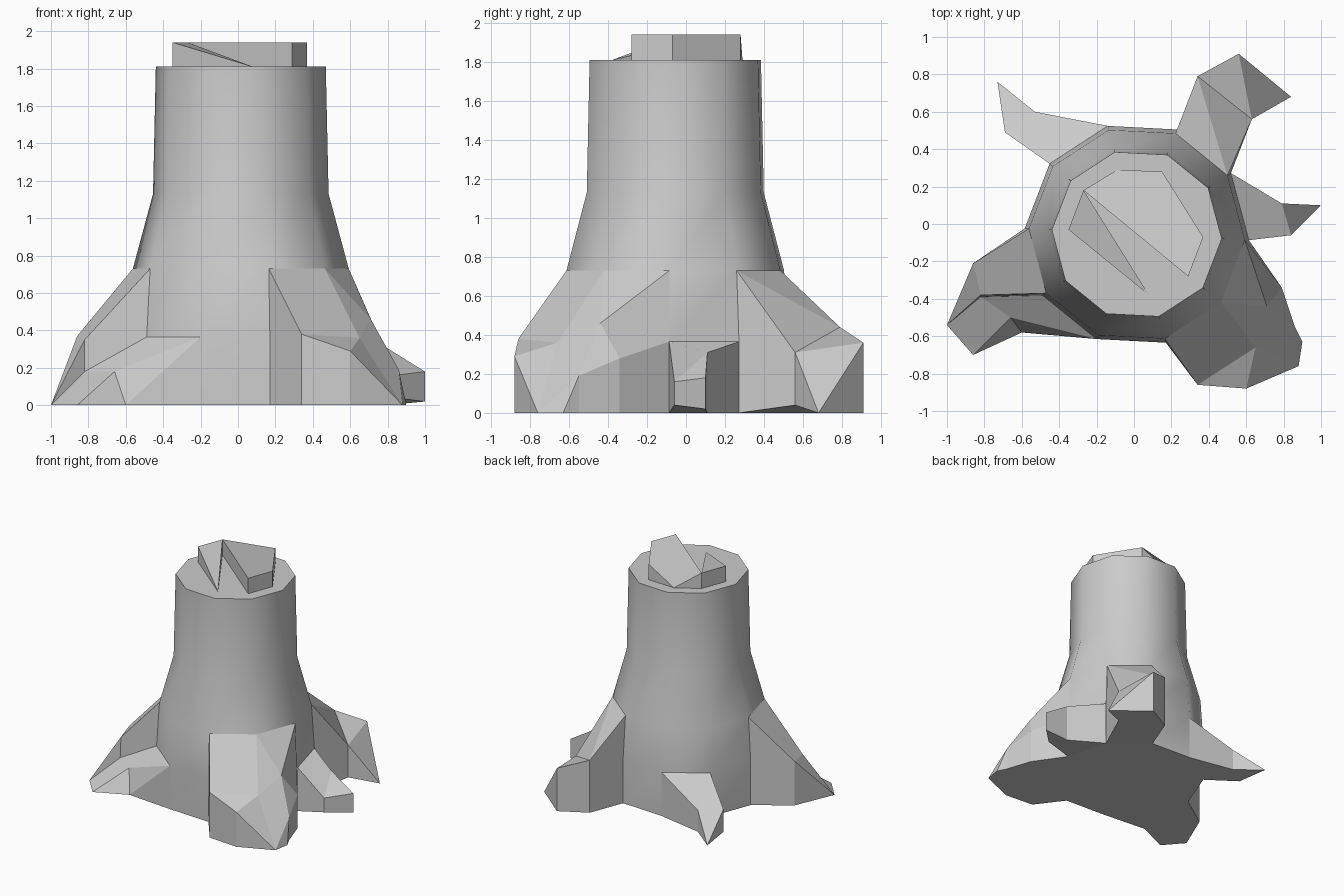
import bpy, bmesh
from math import radians, cos, sin
from mathutils import Vector

if "Cube" in bpy.data.objects:
    bpy.data.objects.remove(bpy.data.objects["Cube"])

CX, CY, SIDES = 0.015, -0.055, 10
RINGS = [(0, 0.60), (0.365, 0.60), (0.73, 0.578), (1.13, 0.47), (1.81, 0.455)]


def ring(k, level):
    """Corner k of the trunk at one of its ring levels."""
    z, r = RINGS[level]
    a = radians(-3 + 36 * k)
    return Vector((CX + r * cos(a), CY + r * sin(a), z))


def build(name, faces):
    """Mesh object from faces given as point lists."""
    bm = bmesh.new()
    for f in faces:
        pts = []
        for p in f:
            if not any((Vector(p) - q).length < 1e-5 for q in pts):
                pts.append(Vector(p))
        if len(pts) > 2:
            bm.faces.new([bm.verts.new(p) for p in pts])
    bmesh.ops.remove_doubles(bm, verts=bm.verts[:], dist=1e-4)
    bmesh.ops.recalc_face_normals(bm, faces=bm.faces[:])
    me = bpy.data.meshes.new(name)
    bm.to_mesh(me)
    bm.free()
    ob = bpy.data.objects.new(name, me)
    bpy.context.collection.objects.link(ob)
    return ob


def root(name, points, tops, outline, low={}):
    """Root: (corner, level) pairs sit on the trunk, triples are free points.
    The outline is dropped to the ground to make side walls and underside."""
    pos = [ring(*p) if len(p) == 2 else Vector(p) for p in points]
    on_trunk = [len(p) == 2 for p in points]
    ground = [ring(p[0], 0) if len(p) == 2 else Vector((p[0], p[1], low.get(i, 0)))
              for i, p in enumerate(points)]
    faces = [[pos[int(c, 16)] for c in t] for t in tops.split()]
    o = [int(c, 16) for c in outline]
    for a, b in zip(o, o[1:]):
        if not (on_trunk[a] and on_trunk[b]):
            faces.append([pos[a], pos[b], ground[b], ground[a]])
    faces.append([ground[i] for i in reversed(o)])
    return build(name, faces)


# trunk, left open where the roots join (segment, band)
joined = {(5, 0), (5, 1), (6, 0), (8, 0), (8, 1), (9, 0), (9, 1),
          (0, 0), (1, 0), (1, 1), (3, 0)}
faces = [[ring(k, b), ring(k + 1, b), ring(k + 1, b + 1), ring(k, b + 1)]
         for b in range(4) for k in range(SIDES) if (k, b) not in joined]
faces += [[ring(k, 4) for k in range(SIDES)], [ring(-k, 0) for k in range(SIDES)]]
trunk = build("trunk", faces)
bpy.context.view_layer.objects.active = trunk
trunk.select_set(True)
bpy.ops.object.shade_smooth_by_angle(angle=radians(40))

# roots
root("front_left_root",
     [(5, 2), (6, 2), (6, 1), (7, 1), (-.86, -.21, .37), (-.82, -.38, .35),
      (-1, -.54, 0), (-.82, -.39, .18), (-.66, -.50, .18), (-.86, -.70, 0), (-.60, -.58, 0)],
     "0451 465 567 1572 2783 7698 89a 8a3", "0469a32")
root("front_right_root",
     [(8, 2), (9, 2), (0, 2), (0, 1), (.34, -.86, .38), (.60, -.88, .29),
      (.65, -.66, .36), (.71, -.44, .46), (.79, -.34, .28), (.86, -.55, .19),
      (.90, -.63, 0), (.88, -.76, 0)],
     "0461 456 5b6 167 127 2387 789 679 69b 9ab", "045ba9832")
root("right_root",
     [(0, 1), (1, 1), (.79, .11, .31), (1, .10, .18), (.84, -.06, .16)],
     "0421 432", "04321", {4: .04, 3: .02})
root("back_right_root",
     [(1, 2), (2, 2), (.34, .79, .44), (.56, .91, .36), (.84, .68, 0), (.63, .56, .31)],
     "012 025 235 345", "054321", {5: .04})
root("back_left_root",
     [(3, 1), (4, 1), (-.69, .49, .19), (-.73, .76, 0), (-.53, .60, .18)],
     "014 124 234", "04321")


# broken wood splinters on the cut top
def splinter(name, points):
    base = [Vector((x, y, 1.81)) for x, y, z in points]
    top = [Vector(p) for p in points]
    n = len(points)
    sides = [[base[i], base[(i + 1) % n], top[(i + 1) % n], top[i]] for i in range(n)]
    return build(name, sides + [top, base[::-1]])


splinter("large_splinter", [(.37, -.07, 1.94), (.15, .28, 1.94), (-.09, .29, 1.81),
                            (-.27, .18, 1.94), (.29, -.28, 1.94)])
splinter("small_splinter", [(-.35, -.03, 1.94), (.08, -.38, 1.81), (-.27, .18, 1.94)])
